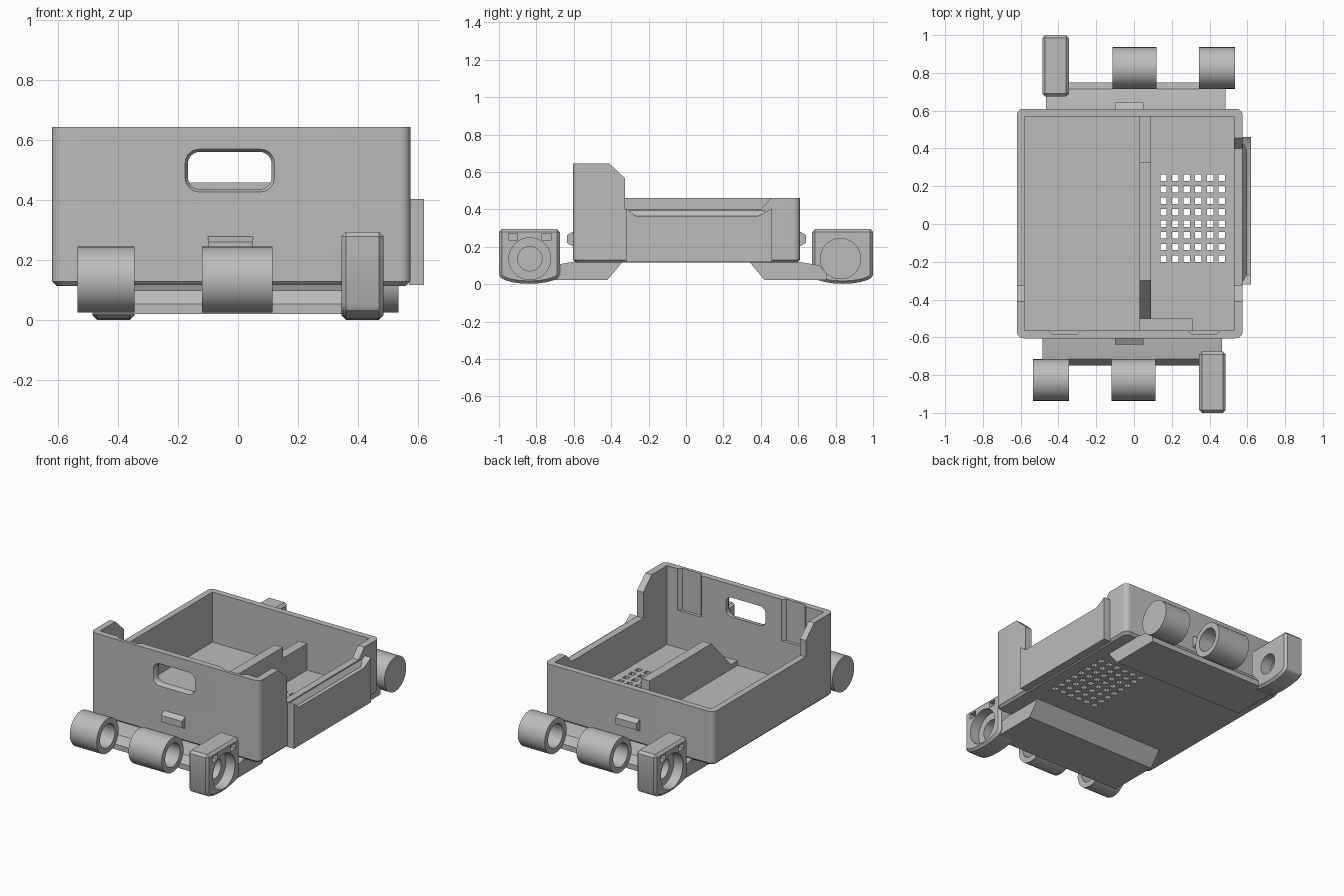
import bpy, bmesh, math
from mathutils import Vector

if "Cube" in bpy.data.objects:
    bpy.data.objects.remove(bpy.data.objects["Cube"], do_unlink=True)

GREY = bpy.data.materials.new("plain_grey")
GREY.use_nodes = True
GREY.diffuse_color = (0.5, 0.5, 0.5, 1)
GREY.node_tree.nodes["Principled BSDF"].inputs["Base Color"].default_value = (0.5, 0.5, 0.5, 1)


def finish(name, bm):
    bmesh.ops.recalc_face_normals(bm, faces=bm.faces)
    mesh = bpy.data.meshes.new(name)
    bm.to_mesh(mesh)
    bm.free()
    obj = bpy.data.objects.new(name, mesh)
    bpy.context.collection.objects.link(obj)
    mesh.materials.append(GREY)
    return obj


def place(axis, a, b, h):
    return {"x": (h, a, b), "y": (a, h, b), "z": (a, b, h)}[axis]


def prism(name, axis, pts, lo, hi):
    """Polygon in the plane across the axis, extruded from lo to hi."""
    bm = bmesh.new()
    face = bm.faces.new([bm.verts.new(place(axis, a, b, lo)) for a, b in pts])
    new = bmesh.ops.extrude_face_region(bm, geom=[face])["geom"]
    verts = [v for v in new if isinstance(v, bmesh.types.BMVert)]
    bmesh.ops.translate(bm, verts=verts, vec=Vector(place(axis, 0, 0, hi - lo)))
    return finish(name, bm)


def rect(a0, a1, b0, b1):
    return [(a0, b0), (a1, b0), (a1, b1), (a0, b1)]


def rounded(a0, a1, b0, b1, r, n=6):
    corners = [(a1 - r, b1 - r), (a0 + r, b1 - r), (a0 + r, b0 + r), (a1 - r, b0 + r)]
    return [(a + r * math.cos((q + i / n) * math.pi / 2), b + r * math.sin((q + i / n) * math.pi / 2))
            for q, (a, b) in enumerate(corners) for i in range(n + 1)]


def circle(a, b, r, n=40):
    return [(a + r * math.cos(i * math.tau / n), b + r * math.sin(i * math.tau / n)) for i in range(n)]


def loft(name, axis, rings):
    """Stack of matching outlines, capped at both ends."""
    bm = bmesh.new()
    loops = [[bm.verts.new(place(axis, a, b, h)) for a, b in pts] for pts, h in rings]
    n = len(loops[0])
    for low, high in zip(loops, loops[1:]):
        for i in range(n):
            bm.faces.new((low[i], low[(i + 1) % n], high[(i + 1) % n], high[i]))
    bm.faces.new(loops[0])
    bm.faces.new(loops[-1])
    return finish(name, bm)


def apply(obj, mod):
    bpy.context.view_layer.objects.active = obj
    bpy.ops.object.modifier_apply(modifier=mod.name)


def cut(obj, *cutters):
    for cutter in cutters:
        cutter.hide_render = True
        mod = obj.modifiers.new("cut", "BOOLEAN")
        mod.operation, mod.solver, mod.object = "DIFFERENCE", "EXACT", cutter
        apply(obj, mod)
        bpy.data.objects.remove(cutter, do_unlink=True)


def bevel(obj, width):
    mod = obj.modifiers.new("bevel", "BEVEL")
    mod.width, mod.segments, mod.limit_method = width, 1, "ANGLE"
    mod.angle_limit = math.radians(50)
    apply(obj, mod)


# Tray shell: rounded corners, chamfered foot, tall front and low sides
tray = loft("tray", "z", [
    (rounded(-0.605, 0.56, -0.59, 0.595, 0.03), 0.115),
    (rounded(-0.62, 0.575, -0.605, 0.61, 0.035), 0.13),
    (rounded(-0.62, 0.575, -0.605, 0.61, 0.035), 0.645)])
cut(tray,
    prism("rim_cutter", "x", [(-0.41, 0.8), (-0.41, 0.645), (-0.325, 0.565), (-0.325, 0.46),
                              (0.8, 0.46), (0.8, 0.8)], -1, 1),
    prism("cavity_cutter", "z", rect(-0.58, 0.53, -0.565, 0.57), 0.14, 0.9),
    prism("side_notch_cutter", "x", [(-0.325, 0.6), (-0.325, 0.4), (0.4, 0.4), (0.455, 0.46),
                                     (0.455, 0.6)], 0.5, 0.8))

# Carry slot with flared outer rim
cut(tray, loft("slot_cutter", "y", [
    (rounded(-0.182, 0.127, 0.423, 0.577, 0.05), -0.615),
    (rounded(-0.167, 0.112, 0.437, 0.562, 0.04), -0.59),
    (rounded(-0.167, 0.112, 0.437, 0.562, 0.04), -0.5)]))

# Channels inside the front wall
for x in (-0.367, 0.37):
    cut(tray, prism("channel_cutter", "z", [(x - 0.09, -0.56), (x - 0.065, -0.585),
                                            (x + 0.065, -0.585), (x + 0.09, -0.56)], 0.38, 0.8))

# Vent grid in the floor
bm = bmesh.new()
for i in range(6):
    for j in range(8):
        cube = bmesh.ops.create_cube(bm, size=0.034)["verts"]
        bmesh.ops.scale(bm, verts=cube, vec=(1, 1, 6))
        bmesh.ops.translate(bm, verts=cube, vec=(0.156 + 0.0617 * i, -0.183 + 0.0612 * j, 0.13))
cut(tray, finish("vent_cutter", bm))

# Divider with ramped nose, and the low ledge beside it
prism("divider", "x", [(-0.5, 0.135), (0.575, 0.135), (0.575, 0.31), (0.325, 0.31),
                       (0.325, 0.38), (-0.3, 0.38), (-0.5, 0.17)], 0.03, 0.09)
prism("front_ledge", "z", rect(0.03, 0.31, -0.57, -0.5), 0.135, 0.17)

# Side holder with a dipped, sloped top
prism("side_holder", "x", [(-0.32, 0.118), (0.46, 0.118), (0.46, 0.405), (0.39, 0.365),
                           (-0.27, 0.365), (-0.32, 0.405)], 0.57, 0.62)
prism("side_holder_slope", "y", [(0.565, 0.36), (0.6, 0.36), (0.57, 0.4), (0.565, 0.4)], -0.32, 0.42)

# Coupling hardware for the front end
Y, Z = -0.826, 0.136
coupling = [prism("coupling_plate", "x", [(-0.34, 0.118), (-0.42, 0.022), (-0.75, 0.022), (-0.75, 0.055),
                                          (-0.715, 0.1), (-0.6, 0.12)], -0.485, 0.465)]

end_tube = prism("end_tube", "x", circle(Y, Z, 0.11), -0.535, -0.345)
cut(end_tube, prism("bore_cutter", "x", circle(Y, Z, 0.075), -0.5, -0.3))
middle_tube = prism("middle_tube", "x", circle(Y, Z, 0.11), -0.12, 0.115)
cut(middle_tube, prism("bore_cutter", "x", circle(Y, Z, 0.075), -0.3, 0.3))

# Square socket: flat top, rounded belly, stepped bore, two small pockets
belly = [(-0.8375 - 0.1625 * math.cos(t * math.pi / 10), 0.05 - 0.048 * math.sin(t * math.pi / 10))
         for t in range(11)]
socket = prism("square_socket", "x", belly + [(-0.675, 0.295), (-1.0, 0.295)], 0.345, 0.485)
bevel(socket, 0.015)
cut(socket,
    prism("bore_cutter", "x", circle(-0.835, Z, 0.065), 0.2, 0.6),
    prism("recess_cutter", "x", circle(-0.835, Z, 0.112), 0.42, 0.6),
    *[prism("pocket_cutter", "x", rect(y - 0.025, y + 0.025, 0.235, 0.27), 0.455, 0.6)
      for y in (-0.925, -0.745)])
coupling += [end_tube, middle_tube, socket]

# The same hardware turned half round for the back
for obj in coupling:
    back = obj.copy()
    back.data = obj.data.copy()
    back.name = "back_" + obj.name
    obj.name = "front_" + obj.name
    back.rotation_euler.z = math.pi
    bpy.context.collection.objects.link(back)

# Latch bumps on the end walls
for name, side, wall in (("front_latch", -1, -0.6), ("back_latch", 1, 0.605)):
    tip = wall + side * 0.037
    prism(name, "x", [(wall, 0.2), (tip, 0.22), (tip, 0.262), (wall, 0.283)], -0.1, 0.05)

# Smooth round surfaces, keep edges sharp
bpy.ops.object.select_all(action="DESELECT")
for obj in bpy.context.scene.objects:
    if obj.type == "MESH":
        obj.select_set(True)
        bpy.context.view_layer.objects.active = obj
bpy.ops.object.shade_smooth_by_angle(angle=math.radians(30))
